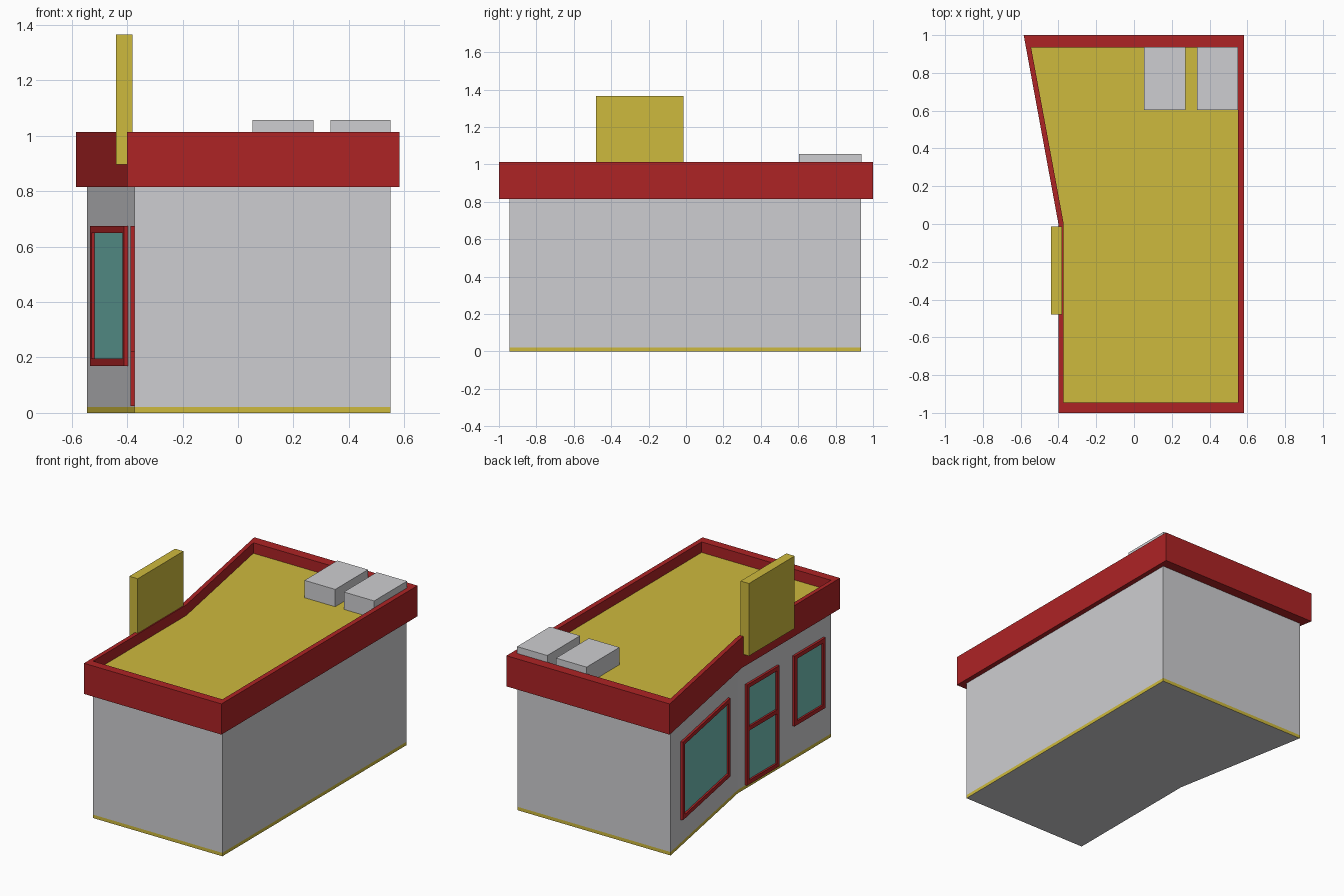
import bpy, bmesh
from mathutils import Vector

if "Cube" in bpy.data.objects:
    bpy.data.objects.remove(bpy.data.objects["Cube"])


def srgb(r, g, b):
    f = lambda c: c / 12.92 if c <= 0.04045 else ((c + 0.055) / 1.055) ** 2.4
    return (f(r / 255), f(g / 255), f(b / 255), 1)


def material(name, *rgb):
    m = bpy.data.materials.new(name)
    m.diffuse_color = srgb(*rgb)
    m.use_nodes = True
    m.node_tree.nodes["Principled BSDF"].inputs["Base Color"].default_value = m.diffuse_color
    return m


RED = material("red_trim", 174, 35, 37)
YELLOW = material("mustard_yellow", 206, 186, 61)
GREY = material("light_grey", 206, 206, 209)
GLASS = material("teal_glass", 114, 190, 181)


def finish(bm, name, mats):
    bmesh.ops.recalc_face_normals(bm, faces=bm.faces)
    me = bpy.data.meshes.new(name)
    bm.to_mesh(me)
    bm.free()
    for m in mats:
        me.materials.append(m)
    ob = bpy.data.objects.new(name, me)
    bpy.context.collection.objects.link(ob)
    return ob


def box(name, lo, hi, mat):
    bm = bmesh.new()
    bmesh.ops.create_cube(bm, size=1)
    for v in bm.verts:
        v.co = Vector([(a + b) / 2 + c * (b - a) for a, b, c in zip(lo, hi, v.co)])
    return finish(bm, name, [mat])


# Footprints: wall line and overhanging parapet line
WALL = [(-0.373, -0.945), (0.55, -0.945), (0.55, 0.935), (-0.545, 0.935), (-0.373, 0.005)]
OUTER = [(-0.4, -1), (0.582, -1), (0.582, 1), (-0.584, 1), (-0.4, 0)]
BASE_Z, ROOF_Z = 0.022, 0.945

# Building body: base band, walls, sunken roof
bm = bmesh.new()
rings = [[bm.verts.new((x, y, z)) for x, y in WALL] for z in (0, BASE_Z, ROOF_Z)]
n = len(WALL)
for lower, upper in zip(rings, rings[1:]):
    for i in range(n):
        j = (i + 1) % n
        bm.faces.new((lower[i], lower[j], upper[j], upper[i]))
bm.faces.new(rings[0][::-1])
bm.faces.new(rings[-1])
for f in bm.faces:
    zs = [v.co.z for v in f.verts]
    band = min(zs) < 0.01 and max(zs) > 0.01
    f.material_index = 1 if band or min(zs) > ROOF_Z - 0.01 else 0
finish(bm, "building_body", [GREY, YELLOW])

# Parapet: closed ring around the roof
bm = bmesh.new()
section = [(OUTER, 0.815), (OUTER, 1.013), (WALL, 1.013), (WALL, 0.815)]
rings = [[bm.verts.new((x, y, z)) for x, y in path] for path, z in section]
for k in range(4):
    a, b = rings[k], rings[(k + 1) % 4]
    for i in range(n):
        j = (i + 1) % n
        bm.faces.new((a[i], a[j], b[j], b[i]))
finish(bm, "roof_parapet", [RED])

# Sign board and rooftop units
box("sign_board", (-0.44, -0.48, 0.897), (-0.38, -0.014, 1.365), YELLOW)
for i, (x0, x1) in enumerate([(0.053, 0.272), (0.334, 0.55)]):
    box(f"rooftop_unit_{i + 1}", (x0, 0.603, ROOF_Z - 0.01), (x1, 0.938, 1.057), GREY)


# Openings: bars standing proud of a wall, with a thin glass plate behind
def opening(name, start, end, y0, y1, z0, z1, bar_z=None):
    start, end = Vector((*start, 0)), Vector((*end, 0))
    along = (end - start).normalized()
    out = Vector((-along.y, along.x, 0))      # wall runs towards +y, outside is -x
    u0, u1 = [(y - start.y) / along.y for y in (y0, y1)]
    w, depth = 0.026, 0.015

    def slab(bm, a0, a1, b0, b1, d):
        verts = bmesh.ops.create_cube(bm, size=1)["verts"]
        for v in verts:
            u = a1 if v.co.x > 0 else a0
            o = d if v.co.y > 0 else -0.005
            z = b1 if v.co.z > 0 else b0
            v.co = start + along * u + out * o + Vector((0, 0, z))

    bm = bmesh.new()
    slab(bm, u0, u0 + w, z0, z1, depth)
    slab(bm, u1 - w, u1, z0, z1, depth)
    slab(bm, u0 + w, u1 - w, z0, z0 + w, depth)
    slab(bm, u0 + w, u1 - w, z1 - w, z1, depth)
    if bar_z:
        slab(bm, u0 + w, u1 - w, bar_z - w / 2, bar_z + w / 2, depth)
    finish(bm, name + "_frame", [RED])
    bm = bmesh.new()
    slab(bm, u0 + w / 2, u1 - w / 2, z0 + w / 2, z1 - w / 2, 0.003)
    finish(bm, name + "_glass", [GLASS])


opening("angled_window", WALL[4], WALL[3], 0.137, 0.795, 0.17, 0.675)
opening("door", WALL[0], WALL[4], -0.40, -0.07, 0.025, 0.675, bar_z=0.385)
opening("side_window", WALL[0], WALL[4], -0.87, -0.555, 0.222, 0.675)
